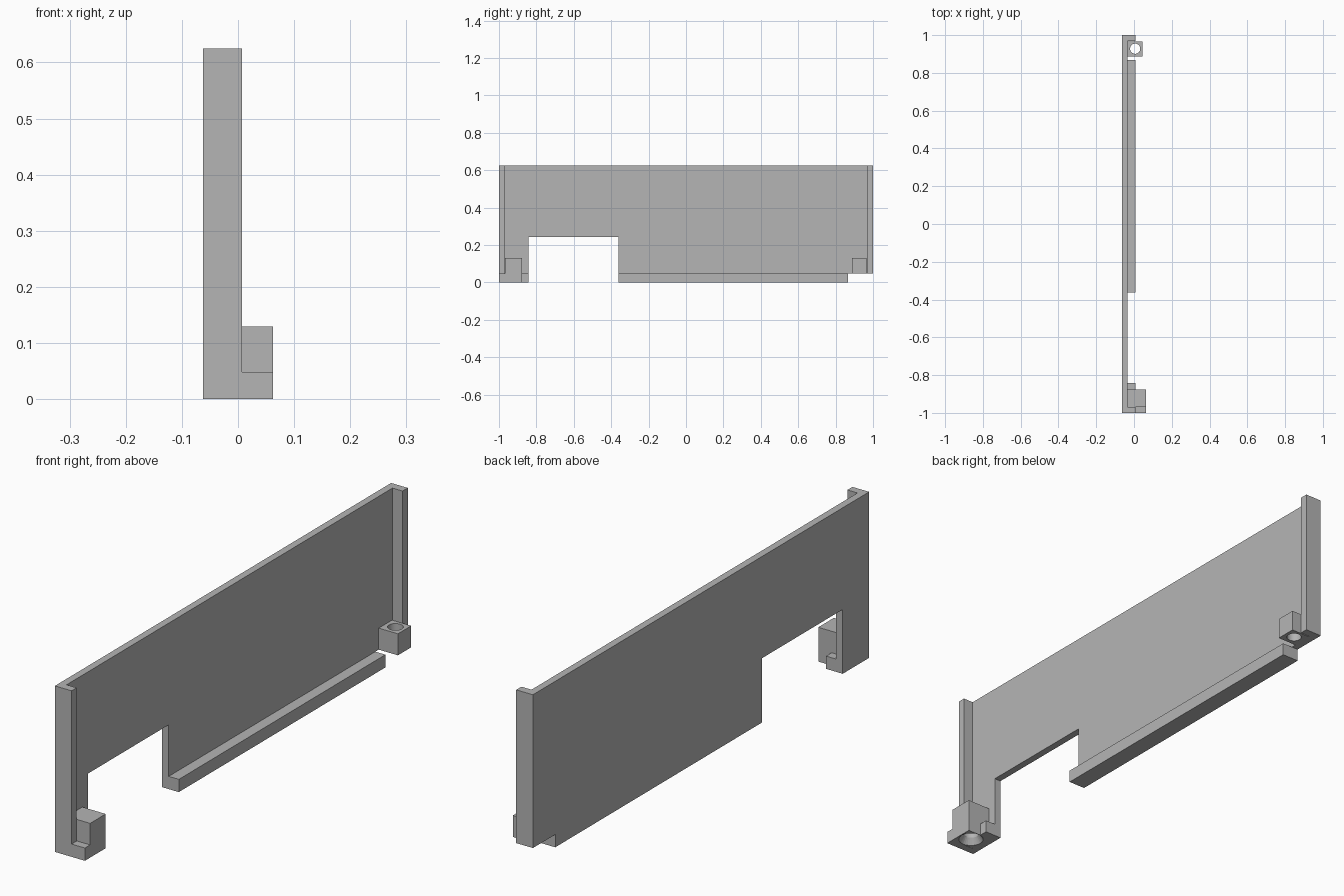
import bpy, bmesh
from mathutils import Matrix

cube = bpy.data.objects.get("Cube")
if cube:
    bpy.data.objects.remove(cube, do_unlink=True)

grey = bpy.data.materials.new("plain grey")
grey.use_nodes = True
colour = (0.46, 0.46, 0.46, 1)
grey.diffuse_color = colour
grey.node_tree.nodes["Principled BSDF"].inputs["Base Color"].default_value = colour

# Shared levels across the thickness and height
OUT, SKIN, RIM, LUG = -0.0625, -0.035, 0.007, 0.0625
LEDGE, LUG_TOP, TOP = 0.048, 0.129, 0.625


def finish(name, bm):
    bmesh.ops.recalc_face_normals(bm, faces=bm.faces)
    mesh = bpy.data.meshes.new(name)
    bm.to_mesh(mesh)
    bm.free()
    mesh.materials.append(grey)
    obj = bpy.data.objects.new(name, mesh)
    bpy.context.collection.objects.link(obj)
    return obj


def prism(name, outline, x0, x1):
    """Extrude a (y, z) outline along x."""
    bm = bmesh.new()
    face = bm.faces.new([bm.verts.new((x0, y, z)) for y, z in outline])
    new = bmesh.ops.extrude_face_region(bm, geom=[face])["geom"]
    verts = [v for v in new if isinstance(v, bmesh.types.BMVert)]
    bmesh.ops.translate(bm, verts=verts, vec=(x1 - x0, 0, 0))
    return finish(name, bm)


def box(name, xs, ys, zs):
    (y0, y1), (z0, z1) = ys, zs
    return prism(name, [(y0, z0), (y1, z0), (y1, z1), (y0, z1)], *xs)


def bore(obj, x, y, z0, z1, r0, r1):
    """Cut a round or tapered hole between two heights."""
    bm = bmesh.new()
    place = Matrix.Translation((x, y, (z0 + z1) / 2))
    bmesh.ops.create_cone(bm, cap_ends=True, segments=32, radius1=r0,
                          radius2=r1, depth=z1 - z0, matrix=place)
    cutter = finish("hole_cutter", bm)
    mod = obj.modifiers.new("hole", "BOOLEAN")
    mod.operation, mod.solver, mod.object = "DIFFERENCE", "EXACT", cutter
    bpy.ops.object.select_all(action="DESELECT")
    obj.select_set(True)
    bpy.context.view_layer.objects.active = obj
    bpy.ops.object.modifier_apply(modifier=mod.name)
    bpy.data.objects.remove(cutter, do_unlink=True)
    bpy.ops.object.shade_smooth_by_angle()


# Main panel with the cable opening and the raised rear corner
prism("panel", [(-1, 0), (-0.843, 0), (-0.843, 0.242), (-0.362, 0.242),
                (-0.362, 0), (0.867, 0), (0.867, LEDGE), (1, LEDGE),
                (1, TOP), (-1, TOP)], OUT, SKIN)

# End walls
box("front_wall", (SKIN, RIM), (-1, -0.97), (0, TOP))
box("back_wall", (SKIN, RIM), (0.969, 1), (LEDGE, TOP))

# Bottom ledges
box("long_ledge", (SKIN, RIM), (-0.362, 0.867), (0, LEDGE))
box("short_ledge", (SKIN, RIM), (-0.876, -0.843), (0, LEDGE))

# Front lug with a blind countersunk hole underneath
box("front_lug_lip", (RIM, LUG), (-1, -0.969), (0, LEDGE))
front_lug = box("front_lug", (SKIN, LUG), (-0.969, -0.876), (0, LUG_TOP))
bore(front_lug, 0.0135, -0.922, -0.001, 0.1, 0.029, 0.029)
bore(front_lug, 0.0135, -0.922, -0.001, 0.024, 0.046, 0.029)

# Back lug with a through hole
back_lug = box("back_lug", (SKIN, 0.045), (0.887, 0.966), (LEDGE, LUG_TOP))
bore(back_lug, 0.006, 0.928, 0.03, 0.15, 0.027, 0.027)
